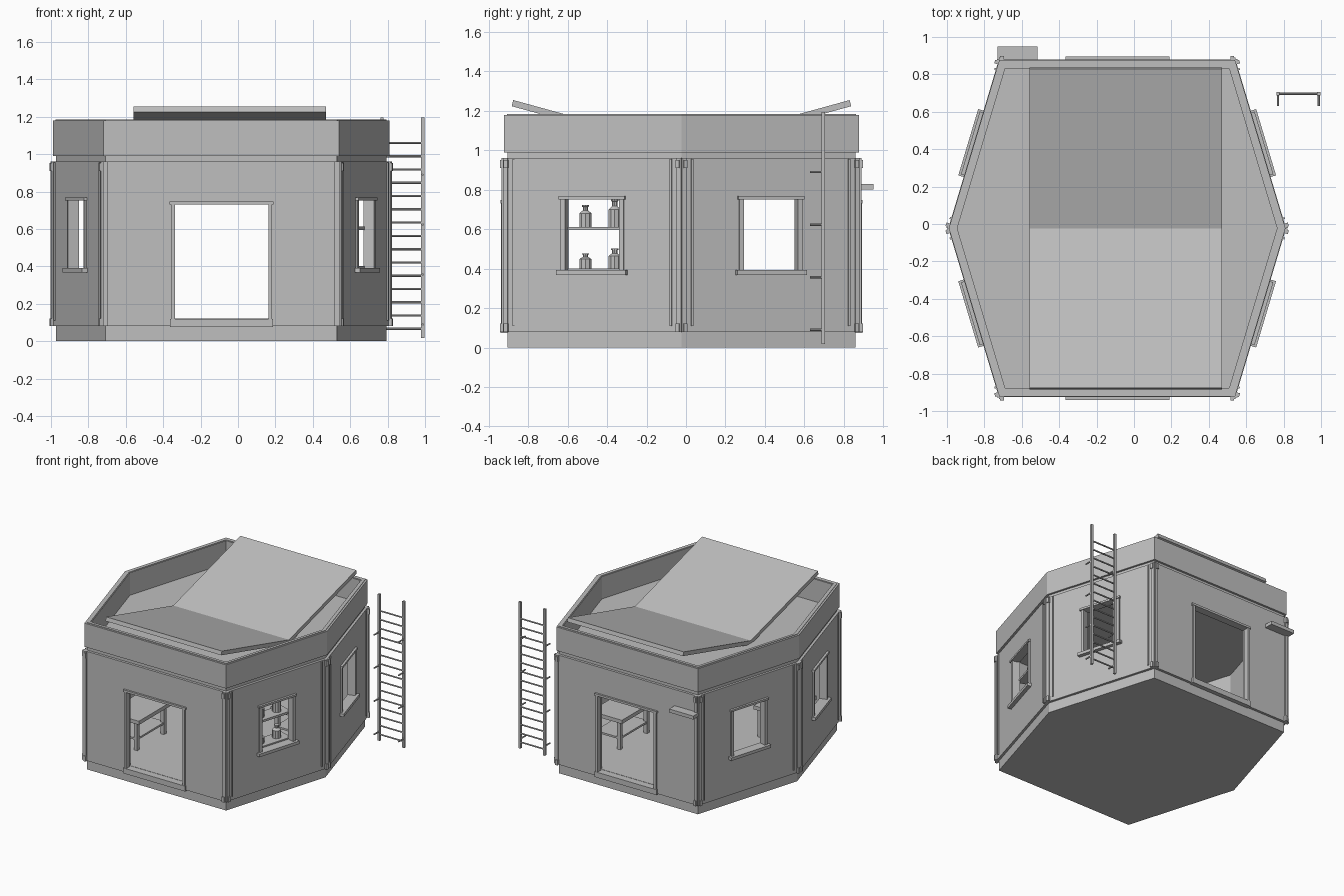
import bpy, bmesh, math
from mathutils import Matrix, Vector

cube = bpy.data.objects.get("Cube")
if cube:
    bpy.data.objects.remove(cube, do_unlink=True)

grey = bpy.data.materials.new("plain_grey")
grey.use_nodes = True
GREY = (0.52, 0.52, 0.52, 1)
grey.diffuse_color = GREY
grey.node_tree.nodes["Principled BSDF"].inputs["Base Color"].default_value = GREY

CX, CY = -0.09, -0.023   # building centre


def finish(name, bm):
    bmesh.ops.recalc_face_normals(bm, faces=bm.faces)
    mesh = bpy.data.meshes.new(name)
    bm.to_mesh(mesh)
    bm.free()
    mesh.materials.append(grey)
    ob = bpy.data.objects.new(name, mesh)
    bpy.context.scene.collection.objects.link(ob)
    return ob


def box(name, lo, hi, frame=Matrix()):
    bm = bmesh.new()
    lo, hi = Vector(lo), Vector(hi)
    size = Matrix.Diagonal((*(hi - lo), 1))
    bmesh.ops.create_cube(bm, size=1, matrix=frame @ Matrix.Translation((lo + hi) / 2) @ size)
    return finish(name, bm)


def hexagon(s):
    """Six corners, counter-clockwise from front left-hand corner."""
    k = 0.7 * s
    pts = [(-k, -s), (k, -s), (s, 0), (k, s), (-k, s), (-s, 0)]
    return [Vector((CX + x, CY + y, 0)) for x, y in pts]


def prism(name, s, z0, z1, inner=None):
    """Solid hexagonal slab, or a ring when an inner size is given."""
    bm = bmesh.new()
    up0, up1 = Vector((0, 0, z0)), Vector((0, 0, z1))

    def loop(size, up):
        return [bm.verts.new(p + up) for p in hexagon(size)]

    a, b = loop(s, up0), loop(s, up1)
    if inner:
        c, d = loop(inner, up0), loop(inner, up1)
        bands = [(a, b), (b, d), (d, c), (c, a)]
    else:
        bands = [(a, b)]
        bm.faces.new(a)
        bm.faces.new(b)
    for p, q in bands:
        for i in range(6):
            j = (i + 1) % 6
            bm.faces.new((p[i], p[j], q[j], q[i]))
    return finish(name, bm)


def rod(name, a, b, r):
    a, b = Vector(a), Vector(b)
    bm = bmesh.new()
    turn = (b - a).to_track_quat('Z', 'Y').to_matrix().to_4x4()
    bmesh.ops.create_cone(bm, cap_ends=True, segments=8, radius1=r, radius2=r,
                          depth=(b - a).length,
                          matrix=Matrix.Translation((a + b) / 2) @ turn)
    return finish(name, bm)


def bottle(name, pos, height):
    profile = [(0.033, 0), (0.033, 0.62), (0.014, 0.76), (0.014, 0.92), (0.019, 0.93), (0.019, 1)]
    bm = bmesh.new()
    rings = []
    for r, h in profile:
        rings.append([bm.verts.new(Vector(pos) + Vector((r * math.cos(t * math.pi / 5),
                      r * math.sin(t * math.pi / 5), h * height))) for t in range(10)])
    for p, q in zip(rings, rings[1:]):
        for i in range(10):
            j = (i + 1) % 10
            bm.faces.new((p[i], p[j], q[j], q[i]))
    bm.faces.new(rings[0])
    bm.faces.new(rings[-1])
    return finish(name, bm)


# Local frame of each wall: x along, y outward, z up
WALL, INNER = 0.903, 0.85
corners = hexagon(WALL)
frames, lengths = [], []
for i in range(6):
    a, b = corners[i], corners[(i + 1) % 6]
    t = (b - a).normalized()
    n = Vector((t.y, -t.x, 0))
    m = Matrix((t, n, Vector((0, 0, 1)))).transposed().to_4x4()
    frames.append(Matrix.Translation((a + b) / 2) @ m)
    lengths.append((b - a).length)

# Main shell
prism("base", 0.883, 0, 0.08)
prism("floor", 0.86, 0.08, 0.12)
walls = prism("walls", WALL, 0.08, 0.96, INNER)
prism("roof_deck", 0.883, 0.96, 1.0)
prism("parapet", 0.9, 0.99, 1.18, 0.855)
prism("parapet_lip", 0.885, 1.17, 1.184, 0.862)

# Openings
W = 0.155
cutters = [box("door_cutter", (-0.345, -1.2, 0.1), (0.17, 1.2, 0.735))]
for i in (1, 2, 4, 5):
    cutters.append(box("window_cutter", (-W, -0.15, 0.39), (W, 0.1, 0.755), frames[i]))
for c in cutters:
    mod = walls.modifiers.new("opening", 'BOOLEAN')
    mod.operation, mod.solver, mod.object = 'DIFFERENCE', 'EXACT', c
    c.hide_render = True
    c.hide_set(True)
    c.display_type = 'WIRE'

# Window frames and sills
for i in (1, 2, 4, 5):
    f = frames[i]
    box("window_lintel", (-W - 0.02, -0.04, 0.752), (W + 0.02, 0.018, 0.768), f)
    box("window_sill", (-W - 0.03, -0.05, 0.368), (W + 0.03, 0.03, 0.392), f)
    for s in (-1, 1):
        x = s * W
        box("window_jamb", (x - 0.012, -0.05, 0.39), (x + 0.012, 0.01, 0.755), f)

# Door frames, front and back
for i in (0, 3):
    f = frames[i]
    s = 1 if i == 0 else -1
    mid = s * (-0.0875 - CX)
    h = 0.26
    box("door_lintel", (mid - h - 0.018, -0.03, 0.73), (mid + h + 0.018, 0.015, 0.747), f)
    box("door_threshold", (mid - h - 0.015, -0.05, 0.075), (mid + h + 0.015, 0.015, 0.118), f)
    for e in (-1, 1):
        x = mid + e * h
        box("door_jamb", (x - 0.01, -0.03, 0.08), (x + 0.01, 0.012, 0.74), f)

# Corner strips, brackets and thin ribs on every wall
for f, length in zip(frames, lengths):
    for s in (-1, 1):
        e = s * length / 2
        x0, x1 = sorted((e - s * 0.025, e))
        box("corner_strip", (x0, -0.01, 0.08), (x1, 0.01, 0.96), f)
        x0, x1 = sorted((e - s * 0.027, e - s * 0.007))
        for z in (0.08, 0.91):
            box("corner_bracket", (x0, 0, z), (x1, 0.018, z + 0.042), f)
        x = e - s * 0.055
        if abs(f.to_3x3().col[1].x) > 0.5:
            box("wall_rib", (x - 0.005, -0.01, 0.11), (x + 0.005, 0.008, 0.955), f)

# Butterfly roof: one V profile pushed along x
bm = bmesh.new()
side = [(0.853, 1.255), (0, 1.02), (-0.853, 1.255), (-0.861, 1.224), (0, 0.988), (0.861, 1.224)]
ends = [[bm.verts.new((x, CY + y, z)) for y, z in side] for x in (-0.56, 0.47)]
for p in ends:
    bm.faces.new((p[0], p[1], p[4], p[5]))
    bm.faces.new((p[1], p[2], p[3], p[4]))
for i in range(6):
    j = (i + 1) % 6
    bm.faces.new((ends[0][i], ends[0][j], ends[1][j], ends[1][i]))
finish("butterfly_roof", bm)

# Ladder with stand-off pegs
for x in (0.77, 0.988):
    box("ladder_rail", (x - 0.009, 0.688, 0.018), (x + 0.009, 0.706, 1.195))
    for z in (0.09, 0.357, 0.623, 0.89):
        rod("ladder_peg", (x, 0.63, z), (x, 0.695, z), 0.006)
for k in range(15):
    z = 0.066 + k * 0.071
    rod("ladder_rung", (0.77, 0.697, z), (0.988, 0.697, z), 0.006)

# Beam stub on the back wall
box("beam_stub", (-0.73, 0.86, 0.802), (-0.515, 0.95, 0.83))

# Shelves with bottles inside the front window on the ladder side
f = frames[1]
for z in (0.385, 0.595):
    box("shelf", (-0.17, -0.17, z), (0.17, -0.045, z + 0.017), f)
for along, z, height in ((-0.07, 0.612, 0.11), (0.085, 0.612, 0.14),
                         (-0.07, 0.402, 0.075), (0.085, 0.402, 0.1)):
    bottle("bottle", f @ Vector((along, -0.11, z)), height)

# Low work benches standing on the floor
for x, y in ((-0.56, -0.46), (0.36, 0.3)):
    box("bench_top", (x - 0.14, y - 0.2, 0.34), (x + 0.14, y + 0.2, 0.37))
    box("bench_rail", (x - 0.11, y - 0.18, 0.2), (x + 0.11, y + 0.18, 0.215))
    for sx in (-0.1, 0.1):
        for sy in (-0.17, 0.17):
            box("bench_leg", (x + sx - 0.015, y + sy - 0.015, 0.12),
                (x + sx + 0.015, y + sy + 0.015, 0.34))
